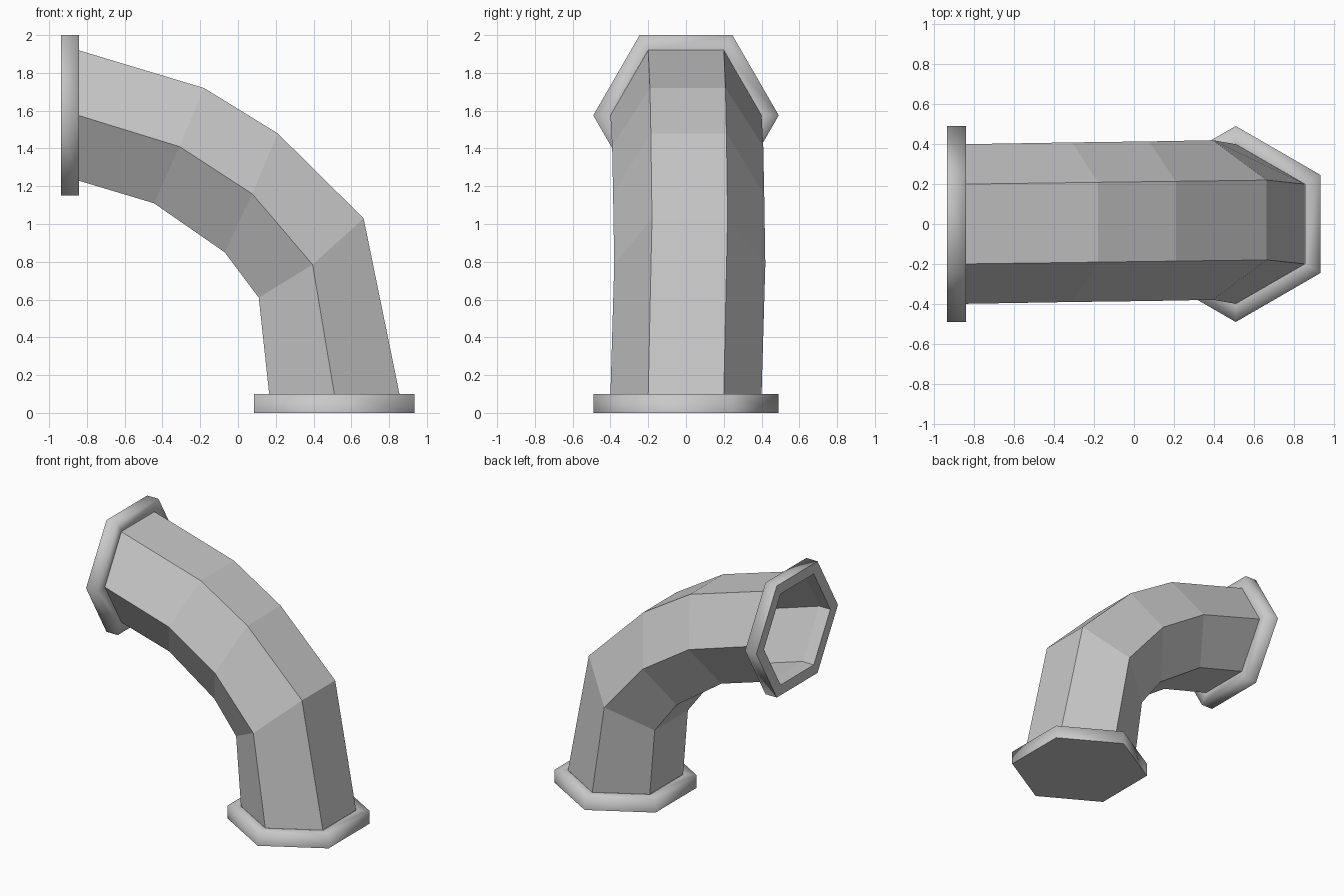
import bpy, bmesh, math

if "Cube" in bpy.data.objects:
    bpy.data.objects.remove(bpy.data.objects["Cube"])

grey = bpy.data.materials.new("pipe grey")
grey.diffuse_color = (0.58, 0.58, 0.58, 1)
grey.use_nodes = True
grey.node_tree.nodes["Principled BSDF"].inputs["Base Color"].default_value = grey.diffuse_color

C = math.cos(math.radians(30))


def make_object(name, bm):
    me = bpy.data.meshes.new(name)
    bm.to_mesh(me)
    bm.free()
    me.materials.append(grey)
    ob = bpy.data.objects.new(name, me)
    bpy.context.collection.objects.link(ob)
    return ob


def bridge(bm, a, b):
    n = len(a)
    return [bm.faces.new((a[i], a[(i + 1) % n], b[(i + 1) % n], b[i])) for i in range(n)]


def hex_ring(bm, inner, mid, outer, dy=0.0, r=0.4):
    """Hexagon standing across the bend: flat sides inside and outside, points at +-y."""
    pts = [(outer, -r / 2), (outer, r / 2), (mid, r), (inner, r / 2), (inner, -r / 2), (mid, -r)]
    return [bm.verts.new((p[0], y + dy, p[1])) for p, y in pts]


# Bent pipe: (inner, middle, outer) points in x/z, and sideways drift
sections = [
    ((0.165, 0.10), (0.51, 0.10), (0.855, 0.10), 0.0),
    ((0.11, 0.61), (0.395, 0.785), (0.665, 1.03), 0.02),
    ((-0.07, 0.85), (0.075, 1.16), (0.21, 1.48), 0.014),
    ((-0.445, 1.11), (-0.31, 1.41), (-0.18, 1.72), 0.009),
    ((-0.845, 1.23), (-0.845, 1.575), (-0.845, 1.92), 0.0),
]
bm = bmesh.new()
rings = [hex_ring(bm, *s) for s in sections]
for a, b in zip(rings, rings[1:]):
    bridge(bm, a, b)
make_object("bent_pipe", bm)


# Hexagonal end flanges: collar and rim smooth, end face flat and sharp
def flange(name, place, closed):
    bm = bmesh.new()

    def ring(r, depth):
        pts = [(C * r, -r / 2), (C * r, r / 2), (0, r), (-C * r, r / 2), (-C * r, -r / 2), (0, -r)]
        return [bm.verts.new(place(u, v, depth)) for u, v in pts]

    neck, top, end = ring(0.4, 0.095), ring(0.491, 0.095), ring(0.491, 0.0)
    for f in bridge(bm, neck, top) + bridge(bm, top, end):
        f.smooth = True
    if closed:
        bm.faces.new(end)
    else:
        hole = ring(0.4, 0.0)
        bridge(bm, end, hole)
        for i in range(6):
            j = (i + 1) % 6
            bm.faces.new((hole[i], hole[j], neck[j], neck[i]))
            bm.edges.get((neck[i], neck[j])).smooth = False
            bm.edges.get((hole[i], hole[j])).smooth = False
    for i in range(6):
        bm.edges.get((end[i], end[(i + 1) % 6])).smooth = False
    bmesh.ops.recalc_face_normals(bm, faces=bm.faces)
    # the closed flange is a cup: make sure its cap faces away from the pipe
    if closed:
        bm.faces.ensure_lookup_table()
        cap = bm.faces[-1]
        if cap.normal.z > 0:
            bmesh.ops.reverse_faces(bm, faces=bm.faces)
    make_object(name, bm)


flange("base_flange", lambda u, v, d: (0.51 + u, v, d * 1.05), True)
flange("outlet_flange", lambda u, v, d: (-0.937 + d, v, 1.575 + u), False)
